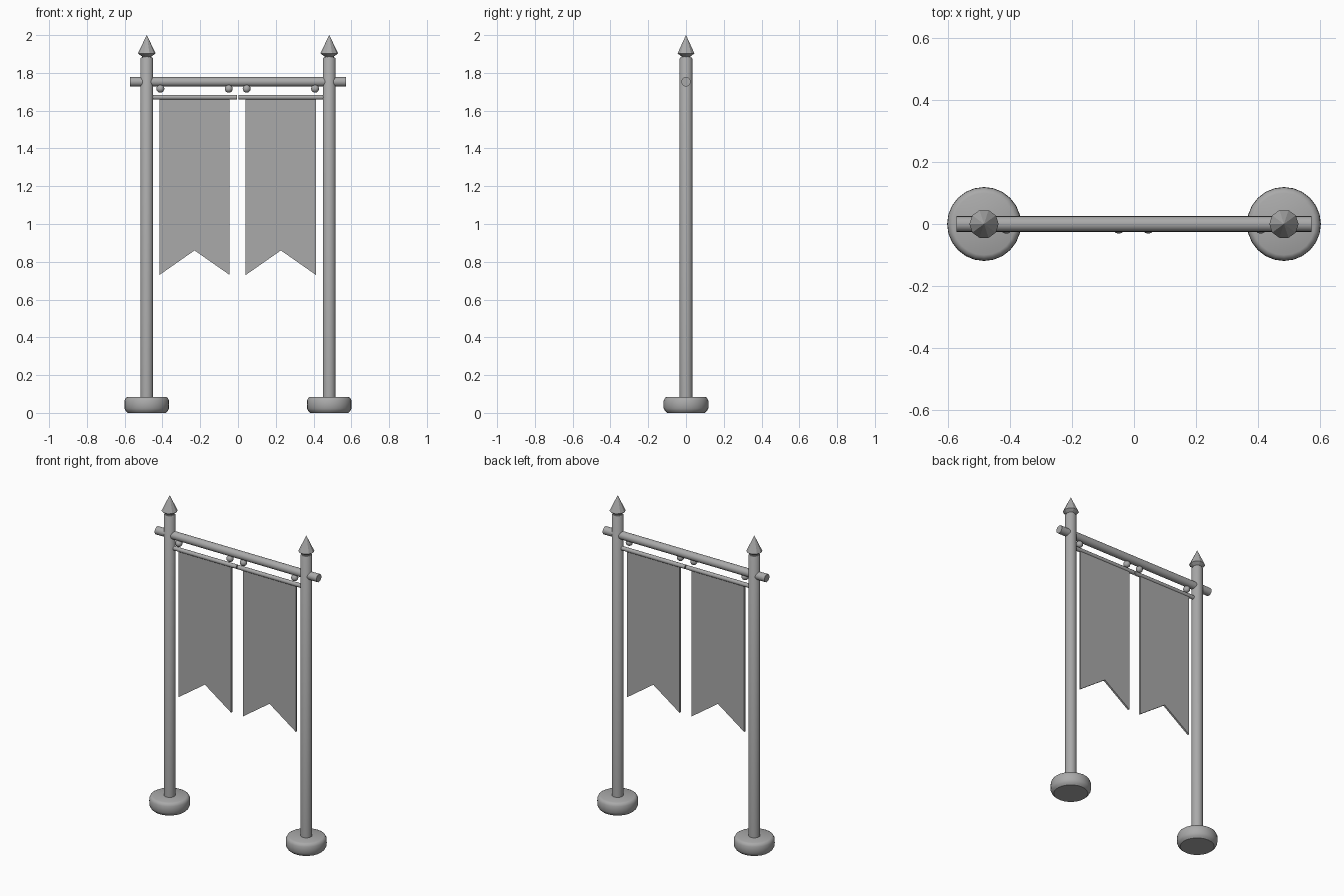
import bpy, bmesh, math
from mathutils import Vector

if "Cube" in bpy.data.objects:
    bpy.data.objects.remove(bpy.data.objects["Cube"])

grey = bpy.data.materials.new("plain grey")
grey.diffuse_color = (0.4, 0.4, 0.4, 1)
grey.use_nodes = True
grey.node_tree.nodes["Principled BSDF"].inputs["Base Color"].default_value = grey.diffuse_color


def make(name, bm, smooth=True):
    bmesh.ops.recalc_face_normals(bm, faces=bm.faces)
    me = bpy.data.meshes.new(name)
    bm.to_mesh(me)
    bm.free()
    me.materials.append(grey)
    ob = bpy.data.objects.new(name, me)
    bpy.context.collection.objects.link(ob)
    if smooth:
        bpy.context.view_layer.objects.active = ob
        ob.select_set(True)
        bpy.ops.object.shade_smooth_by_angle(angle=math.radians(40))
        ob.select_set(False)
    return ob


def lathe(name, profile, sides, origin, along_x=False, smooth=True):
    """Solid of revolution from (radius, height) points, closed at both ends."""
    bm = bmesh.new()
    rings = []
    for r, h in profile:
        ring = []
        for i in range(sides):
            a = 2 * math.pi * i / sides
            p = Vector((r * math.cos(a), r * math.sin(a), h))
            if along_x:
                p = Vector((h, p.x, p.y))
            ring.append(bm.verts.new(p + Vector(origin)))
        rings.append(ring)
    for a, b in zip(rings, rings[1:]):
        for i in range(sides):
            j = (i + 1) % sides
            bm.faces.new((a[i], a[j], b[j], b[i]))
    bm.faces.new(rings[0])
    bm.faces.new(rings[-1])
    bmesh.ops.remove_doubles(bm, verts=bm.verts, dist=1e-5)
    return make(name, bm, smooth)


# Posts with rounded feet and faceted finials
base = [(0.100, 0.005), (0.111, 0.010), (0.118, 0.024), (0.119, 0.045),
        (0.118, 0.066), (0.111, 0.080), (0.100, 0.085)]
base[0] = (0.100, 0.0)
for side, x in (("left", -0.483), ("right", 0.483)):
    lathe(side + "_base", base, 24, (x, 0, 0))
    lathe(side + "_post", [(0.034, 0.04), (0.034, 1.876), (0.030, 1.882)], 20, (x, 0, 0))
    lathe(side + "_finial", [(0.026, 1.878), (0.026, 1.888), (0.047, 1.903), (0.0005, 2.0)],
          10, (x, 0, 0), smooth=False)

# Crossbar through both posts
lathe("crossbar", [(0.025, -0.572), (0.025, 0.572)], 20, (0, 0, 1.753), along_x=True)

# Two hanging banners with rods and ring beads
for side, cx in (("left", -0.23), ("right", 0.227)):
    lathe(side + "_banner_rod", [(0.013, -0.225), (0.013, 0.225)], 12, (cx, 0, 1.671), along_x=True)
    for k, dx in enumerate((-0.181, 0.181)):
        bm = bmesh.new()
        bmesh.ops.create_uvsphere(bm, u_segments=16, v_segments=10, radius=0.021)
        bmesh.ops.translate(bm, verts=bm.verts, vec=(cx + dx, -0.010, 1.716))
        make(f"{side}_bead_{k + 1}", bm)

    # Swallow-tailed cloth
    bm = bmesh.new()
    outline = [(-0.186, 1.672), (-0.186, 0.73), (0, 0.86), (0.186, 0.73), (0.186, 1.672)]
    face = bm.faces.new([bm.verts.new((cx + x, -0.006, z)) for x, z in outline])
    ext = bmesh.ops.extrude_face_region(bm, geom=[face])
    bmesh.ops.translate(bm, vec=(0, 0.012, 0),
                        verts=[v for v in ext["geom"] if isinstance(v, bmesh.types.BMVert)])
    make(side + "_banner", bm, smooth=False)
